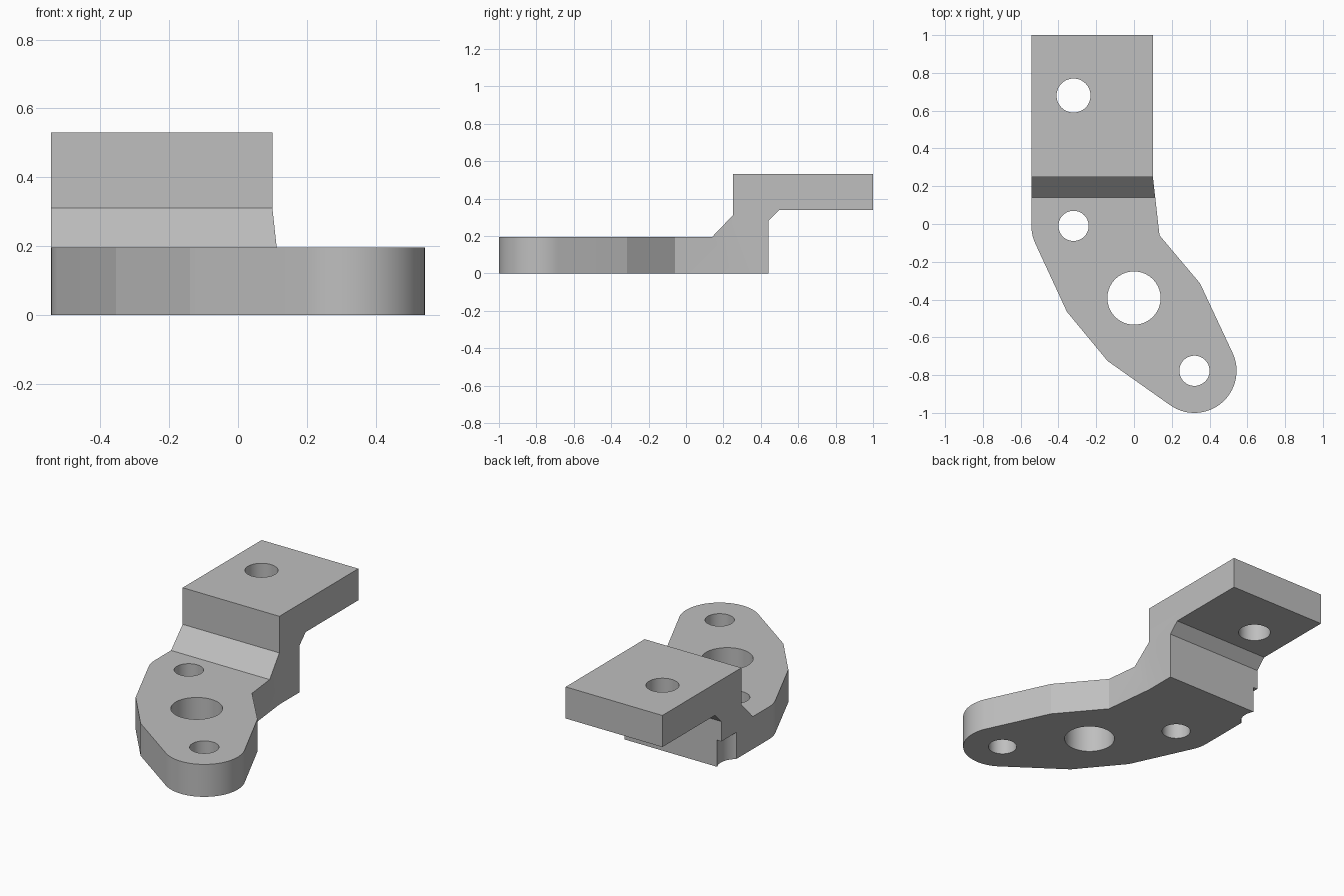
import bpy, bmesh
from math import radians, cos, sin
from mathutils import Vector

if "Cube" in bpy.data.objects:
    bpy.data.objects.remove(bpy.data.objects["Cube"], do_unlink=True)

grey = bpy.data.materials.new("plain grey")
grey.use_nodes = True
COLOUR = (0.52, 0.52, 0.52, 1)
grey.diffuse_color = COLOUR
grey.node_tree.nodes["Principled BSDF"].inputs["Base Color"].default_value = COLOUR


def prism(name, points, sweep):
    """Extrude a closed 3D polygon along a vector."""
    bm = bmesh.new()
    face = bm.faces.new([bm.verts.new(p) for p in points])
    new = bmesh.ops.extrude_face_region(bm, geom=[face])["geom"]
    bmesh.ops.translate(bm, vec=Vector(sweep),
                        verts=[v for v in new if isinstance(v, bmesh.types.BMVert)])
    bmesh.ops.recalc_face_normals(bm, faces=bm.faces)
    mesh = bpy.data.meshes.new(name)
    bm.to_mesh(mesh)
    bm.free()
    mesh.materials.append(grey)
    obj = bpy.data.objects.new(name, mesh)
    bpy.context.collection.objects.link(obj)
    return obj


def arc(cx, cy, r, start, end, steps):
    angles = [radians(start + (end - start) * i / steps) for i in range(steps + 1)]
    return [(cx + r * cos(a), cy + r * sin(a)) for a in angles]


def cylinder(name, cx, cy, r, low, high):
    ring = arc(cx, cy, r, 0, 360, 64)[:-1]
    return prism(name, [(x, y, low) for x, y in ring], (0, 0, high - low))


def boolean(target, cutter, operation):
    mod = target.modifiers.new(cutter.name, "BOOLEAN")
    mod.operation = operation
    mod.solver = "EXACT"
    mod.object = cutter
    bpy.context.view_layer.objects.active = target
    bpy.ops.object.modifier_apply(modifier=mod.name)
    bpy.data.objects.remove(cutter, do_unlink=True)


# Stepped side profile (y, z), swept across the width
profile = [(-1.1, 0), (0.44, 0), (0.44, 0.28), (0.5, 0.34), (1, 0.34), (1, 0.53),
           (0.25, 0.53), (0.25, 0.31), (0.14, 0.195), (-1.1, 0.195)]
bracket = prism("bracket", [(-0.8, y, z) for y, z in profile], (1.6, 0, 0))

# Plan outline trims the swept profile
outline = [(-0.543, 1.1)]
outline += arc(-0.32, -0.01, 0.223, 180, 204, 8)
outline += [(-0.355, -0.465), (-0.14, -0.725)]
outline += arc(0.32, -0.777, 0.223, -124, 24, 36)
outline += [(0.35, -0.315), (0.135, -0.06), (0.1, 0.25), (0.1, 1.1)]
boolean(bracket, prism("plan_trim", [(x, y, -0.1) for x, y in outline], (0, 0, 1)),
        "INTERSECT")

# Bolt holes and the larger centre bore
for x, y, r in [(-0.32, -0.01, 0.08), (0.32, -0.777, 0.08),
                (0, -0.392, 0.141), (-0.32, 0.68, 0.09)]:
    boolean(bracket, cylinder("hole", x, y, r, -0.2, 1), "DIFFERENCE")

# Shallow round relief low on the rear side corner
boolean(bracket, cylinder("relief", -0.61, 0.385, 0.11, -0.2, 0.16), "DIFFERENCE")

# Smooth curved walls, keep machined edges crisp
bpy.ops.object.select_all(action="DESELECT")
bracket.select_set(True)
bpy.context.view_layer.objects.active = bracket
bpy.ops.object.shade_smooth_by_angle(angle=radians(12))
